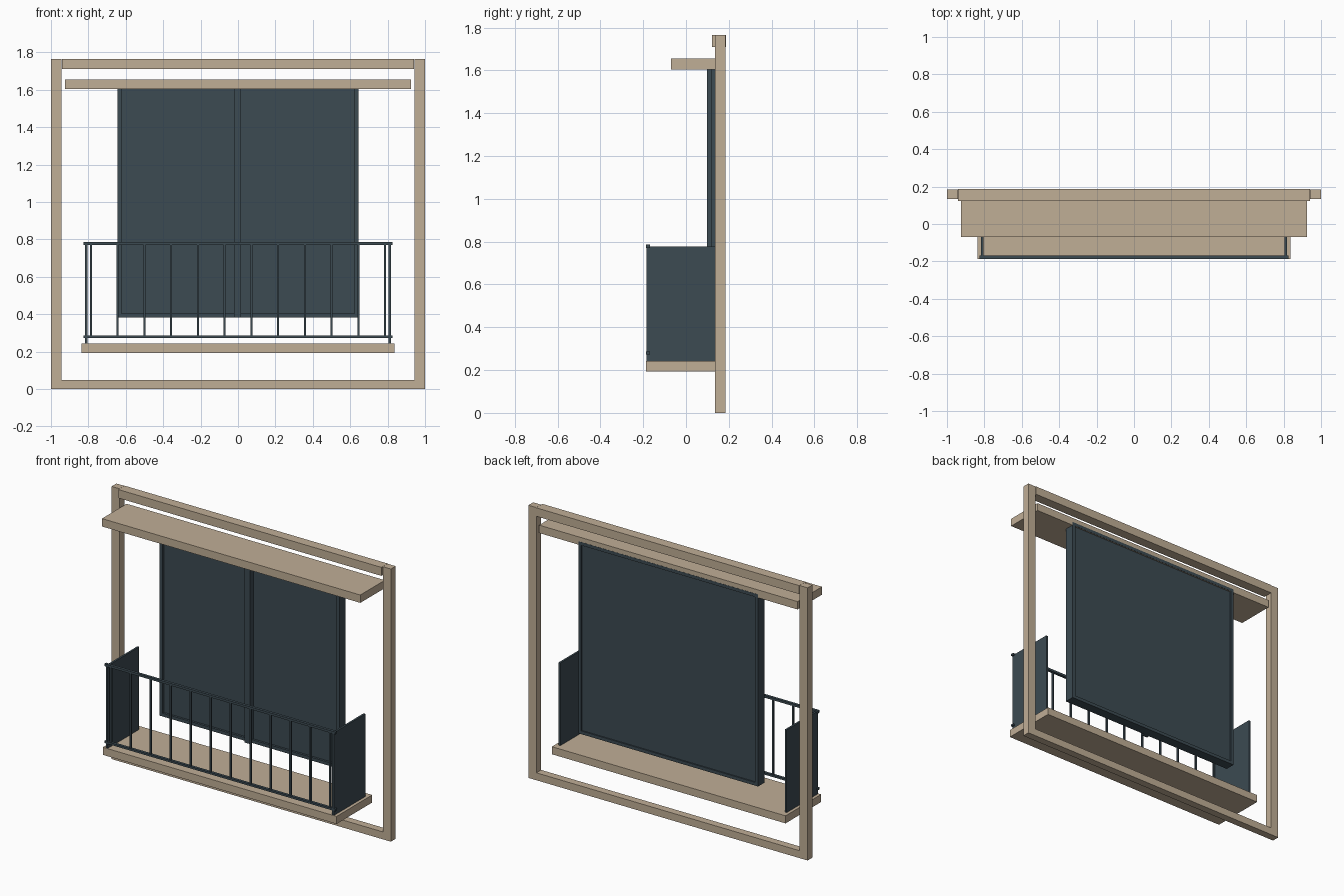
import bpy

cube = bpy.data.objects.get("Cube")
if cube:
    bpy.data.objects.remove(cube, do_unlink=True)


def material(name, colour):
    mat = bpy.data.materials.new(name)
    mat.use_nodes = True
    mat.diffuse_color = colour
    mat.node_tree.nodes["Principled BSDF"].inputs["Base Color"].default_value = colour
    return mat


TAN = material("tan_timber", (0.53, 0.425, 0.305, 1))
SLATE = material("slate_metal", (0.045, 0.069, 0.085, 1))


def box(name, mat, xs, ys, zs):
    """Flat-faced box spanning three (low, high) ranges."""
    bpy.ops.mesh.primitive_cube_add(size=1)
    obj = bpy.context.object
    obj.name = name
    spans = (xs, ys, zs)
    for v in obj.data.vertices:
        v.co = [lo if c < 0 else hi for c, (lo, hi) in zip(v.co, spans)]
    obj.data.materials.append(mat)
    return obj


def pair(name, mat, xs, ys, zs):
    """Left box plus its mirror on the right."""
    box("left_" + name, mat, xs, ys, zs)
    box("right_" + name, mat, (-xs[1], -xs[0]), ys, zs)


BACK = 0.181   # back plane shared by canopy, window and balcony floor

# Outer timber frame
POST_Y = (0.135, 0.184)
pair("frame_post", TAN, (0.943, 1.0), POST_Y, (0, 1.765))
box("frame_top_beam", TAN, (-0.942, 0.942), (0.122, 0.187), (1.71, 1.765))
box("frame_bottom_beam", TAN, (-0.943, 0.943), POST_Y, (0, 0.048))

# Canopy and balcony slabs
box("canopy", TAN, (-0.925, 0.925), (-0.07, BACK), (1.604, 1.655))
box("balcony_floor", TAN, (-0.837, 0.837), (-0.187, BACK - 0.004), (0.194, 0.243))

# Window: surround, recessed panes and a mullion standing proud in front
HALF, EDGE, SILL, HEAD = 0.644, 0.021, 0.383, 1.626
FRAME_Y = (0.118, BACK + 0.001)
pair("window_jamb", SLATE, (HALF - EDGE, HALF), FRAME_Y, (SILL, HEAD))
inner = (-HALF + EDGE, HALF - EDGE)
box("window_sill", SLATE, inner, FRAME_Y, (SILL, SILL + EDGE))
box("window_head", SLATE, inner, FRAME_Y, (HEAD - EDGE, HEAD))
box("window_mullion", SLATE, (-0.021, 0.017), (0.098, 0.14), (SILL, HEAD))
pair("window_pane", SLATE, (0, HALF - EDGE), (0.132, 0.174), (SILL + EDGE, HEAD - EDGE))

# Balcony railing: solid sides, two rails and evenly spaced bars
pair("balcony_side", SLATE, (0.804, 0.817), (-0.185, 0.137), (0.243, 0.778))
RAIL_Y = (-0.186, -0.168)
box("top_rail", SLATE, (-0.827, 0.827), RAIL_Y, (0.771, 0.786))
box("bottom_rail", SLATE, (-0.827, 0.827), RAIL_Y, (0.273, 0.286))
BARS, REACH, R = 12, 0.786, 0.0055
for i in range(BARS):
    x = -REACH + 2 * REACH * i / (BARS - 1)
    box(f"railing_bar_{i + 1}", SLATE, (x - R, x + R), (-0.177 - R, -0.177 + R), (0.286, 0.771))
